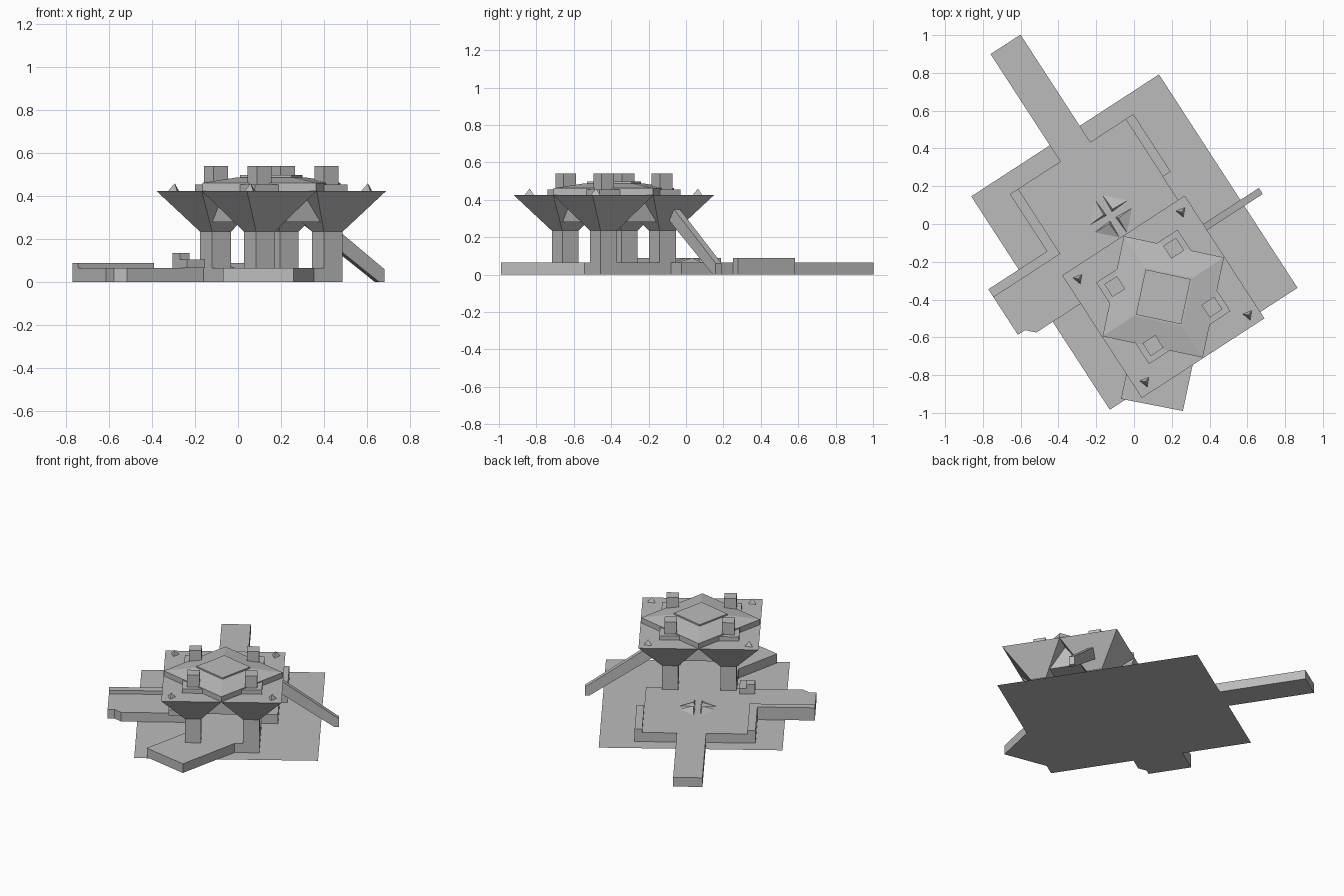
import bpy, bmesh, math
from mathutils import Vector, Matrix

cube = bpy.data.objects.get("Cube")
if cube:
    bpy.data.objects.remove(cube)

TURN = math.radians(33)          # whole complex is turned on its site
CU, CV = -0.08, -0.408           # tower centre in the turned frame
DECK, LEG_TOP, FLOOR = 0.425, 0.235, 0.065

stone = bpy.data.materials.new("grey_stone")
stone.use_nodes = True
GREY = (0.5, 0.5, 0.5, 1)
stone.diffuse_color = GREY
stone.node_tree.nodes["Principled BSDF"].inputs["Base Color"].default_value = GREY


def finish(name, bm):
    bmesh.ops.recalc_face_normals(bm, faces=bm.faces)
    mesh = bpy.data.meshes.new(name)
    bm.to_mesh(mesh)
    bm.free()
    mesh.materials.append(stone)
    obj = bpy.data.objects.new(name, mesh)
    obj.rotation_euler.z = TURN
    bpy.context.collection.objects.link(obj)
    return obj


def prism(name, outline, z0, z1):
    bm = bmesh.new()
    face = bm.faces.new([bm.verts.new((u, v, z0)) for u, v in outline])
    if z1 > z0:
        top = bmesh.ops.extrude_face_region(bm, geom=[face])["geom"]
        verts = [g for g in top if isinstance(g, bmesh.types.BMVert)]
        bmesh.ops.translate(bm, verts=verts, vec=(0, 0, z1 - z0))
    return finish(name, bm)


def box(name, u0, u1, v0, v1, z0, z1):
    return prism(name, [(u0, v0), (u1, v0), (u1, v1), (u0, v1)], z0, z1)


def hull(name, points):
    bm = bmesh.new()
    for p in points:
        bm.verts.new(p)
    bmesh.ops.convex_hull(bm, input=bm.verts)
    bmesh.ops.dissolve_limit(bm, angle_limit=0.01, verts=bm.verts, edges=bm.edges)
    return finish(name, bm)


def square(half, z, angle=0):
    r = half * math.sqrt(2)
    return [(CU + r * math.cos(angle + math.pi * (k / 2 + 0.25)),
             CV + r * math.sin(angle + math.pi * (k / 2 + 0.25)), z) for k in range(4)]


# Flat site and the low platform with causeway, dock and angled forecourt
box("ground_sheet", -0.643, 0.542, -0.755, 0.592, 0, 0)
prism("platform", [
    (-0.147, 1.168), (-0.147, 0.49), (-0.465, 0.49), (-0.465, 0.13),
    (-0.835, 0.13), (-0.835, -0.157), (-0.79, -0.157), (-0.747, -0.2),
    (-0.32, -0.2), (-0.32, -0.497), (-0.562, -0.739), (-0.322, -0.971),
    (0.001, -0.648), (0.16, -0.648), (0.16, -0.2), (0.265, -0.2),
    (0.265, 0.49), (0.042, 0.49), (0.042, 1.168)], 0, FLOOR)

# Raised edge strips and small blocks
box("left_edge_strip", 0.265, 0.314, 0.127, 0.49, 0, 0.09)
box("right_edge_strip", -0.465, -0.413, 0.08, 0.49, 0, 0.09)
box("dock_strip", -0.835, -0.465, 0.08, 0.13, 0, 0.09)
box("dock_block_tall", -0.44, -0.385, -0.18, -0.117, FLOOR, 0.135)
box("dock_block_low", -0.44, -0.34, -0.24, -0.117, FLOOR, 0.105)

# Four-part court ornament
for k in range(4):
    a = math.pi / 4 + k * math.pi / 2
    spin = Matrix.Translation((-0.08, 0.1, FLOOR)) @ Matrix.Rotation(a, 4, 'Z')
    hull("court_wedge_%d" % k, [spin @ Vector(p) for p in
         [(0.1, -0.067, 0), (0.1, 0.067, 0), (0.025, 0, 0), (0.04, 0, 0.025)]])

# Legs, their flared heads, turrets and deck markers: one of each per corner
for su in (-1, 1):
    for sv in (-1, 1):
        tag = ("left" if su > 0 else "right") + ("_back" if sv > 0 else "_front")

        def at(a, b):
            return CU + su * a, CV + sv * b

        def corner_box(name, lo, hi, z0, z1):
            prism(name + tag, [at(lo, lo), at(hi, lo), at(hi, hi), at(lo, hi)], z0, z1)

        corner_box("leg_", 0.136, 0.24, 0, LEG_TOP)
        hull("flared_head_" + tag,
             [(*at(a, b), LEG_TOP) for a in (0.136, 0.24) for b in (0.136, 0.24)]
             + [(*at(a, b), DECK) for a in (0, 0.387) for b in (0, 0.387)])
        corner_box("turret_", 0.146, 0.226, 0.45, 0.54)
        cu, cv = at(0.325, 0.325)
        ring = [(cu + 0.03 * math.cos(t), cv + 0.03 * math.sin(t), DECK)
                for t in (0.3, 0.3 + math.tau / 3, 0.3 + 2 * math.tau / 3)]
        hull("deck_marker_" + tag, ring + [(cu, cv, DECK + 0.035)])

# Core chamber seen through the arches
hull("core_chamber", square(0.26, 0.28) + square(0.26, 0.42))

# Stepped roof
hull("roof_base", square(0.257, DECK) + square(0.257, 0.455))
DIAG = math.pi / 4
hull("roof_diamond", square(0.271, DECK, DIAG) + square(0.271, 0.462, DIAG)
     + square(0.13, 0.488, DIAG))
hull("roof_panel", square(0.122, 0.48, DIAG) + square(0.122, 0.498, DIAG))

# Sloping side ramp
hull("side_ramp", [(u, v, z) for v in (-0.238, -0.2) for u, z in
     [(0.17, 0.365), (0.226, 0.365), (0.658, 0.06), (0.658, 0), (0.63, 0), (0.17, 0.31)]])
